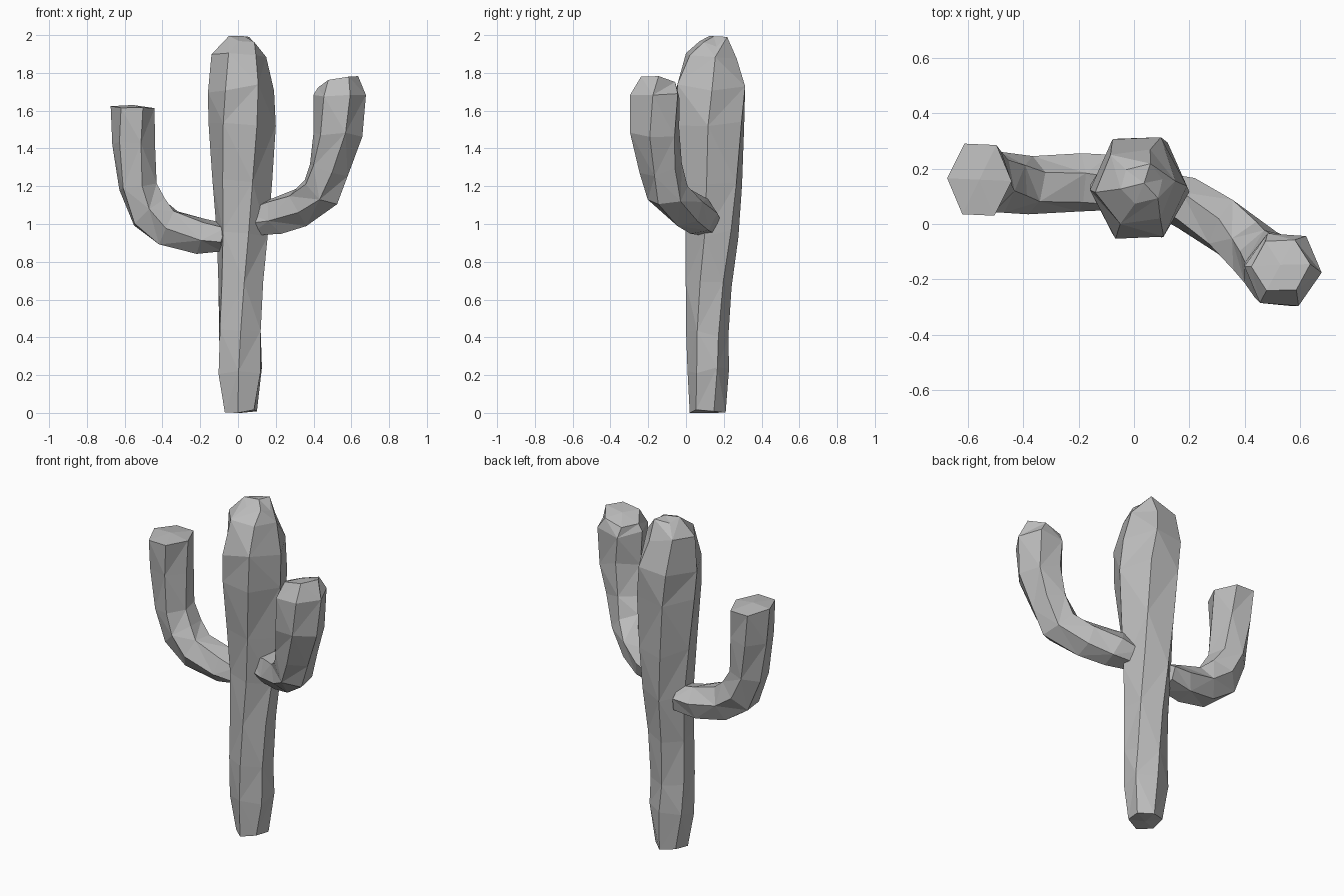
import bpy
import bmesh
import math
import random
from mathutils import Vector

if "Cube" in bpy.data.objects:
    bpy.data.objects.remove(bpy.data.objects["Cube"], do_unlink=True)

SIDES = 6
rng = random.Random(4)

grey = bpy.data.materials.new("stone grey")
grey.use_nodes = True
colour = (0.5, 0.5, 0.5, 1)
grey.diffuse_color = colour
grey.node_tree.nodes["Principled BSDF"].inputs["Base Color"].default_value = colour


def unit_ring(phase):
    """Polygon stretched so that it fills the square from -1 to 1."""
    pts = [Vector((math.cos(phase + i * math.tau / SIDES),
                   math.sin(phase + i * math.tau / SIDES))) for i in range(SIDES)]
    wide, deep = max(abs(p.x) for p in pts), max(abs(p.y) for p in pts)
    return [(p.x / wide, p.y / deep) for p in pts]


def limb(name, sections, lateral, phase, twist, caps, jitter=0.012):
    """Faceted tube; each section is x, y, z, bend-plane radius, lateral radius."""
    bm = bmesh.new()
    lateral = Vector(lateral).normalized()
    centres = [Vector(s[:3]) for s in sections]
    last = len(sections) - 1
    rings, tangents = [], []
    for i, s in enumerate(sections):
        tangent = (centres[min(i + 1, last)] - centres[max(i - 1, 0)]).normalized()
        inward = lateral.cross(tangent).normalized()
        ring = []
        for u, v in unit_ring(phase + i * twist):
            slide = tangent * rng.uniform(-jitter, jitter) * 2
            ring.append(bm.verts.new(centres[i] + inward * u * s[3] + lateral * v * s[4] + slide))
        rings.append(ring)
        tangents.append(tangent)
    # Facets between rings, with the diagonals alternating
    for i in range(last):
        a, b = rings[i], rings[i + 1]
        for j in range(SIDES):
            k = (j + 1) % SIDES
            if (i + j) % 2:
                tris = (a[j], a[k], b[k]), (a[j], b[k], b[j])
            else:
                tris = (a[j], a[k], b[j]), (a[k], b[k], b[j])
            for t in tris:
                bm.faces.new(t)
    # Low fans closing both ends
    for i, height in ((0, -caps[0]), (last, caps[1])):
        tip = bm.verts.new(centres[i] + tangents[i] * height)
        for j in range(SIDES):
            bm.faces.new((rings[i][j], rings[i][(j + 1) % SIDES], tip))
    bmesh.ops.recalc_face_normals(bm, faces=bm.faces)
    for v in bm.verts:
        v.co.z = min(max(v.co.z, 0), 2)
    mesh = bpy.data.meshes.new(name)
    bm.to_mesh(mesh)
    bm.free()
    mesh.materials.append(grey)
    obj = bpy.data.objects.new(name, mesh)
    bpy.context.collection.objects.link(obj)
    return obj


# Trunk, widening towards the crown
limb("trunk", [
    (0.015, 0.115, 0.02, 0.085, 0.095),
    (0.012, 0.118, 0.22, 0.115, 0.11),
    (0.01, 0.112, 0.42, 0.11, 0.112),
    (0.015, 0.12, 0.68, 0.118, 0.122),
    (0.022, 0.138, 0.95, 0.135, 0.14),
    (0.022, 0.138, 1.22, 0.158, 0.158),
    (0.022, 0.13, 1.52, 0.178, 0.178),
    (0.015, 0.13, 1.72, 0.175, 0.183),
    (0.005, 0.135, 1.9, 0.145, 0.135),
    (0.03, 0.145, 1.975, 0.08, 0.07),
], (0, 1, 0), math.radians(20), math.radians(6), (0.02, 0.02))

# Arm on the right, reaching out and then straight up
limb("right_arm", [
    (-0.08, 0.15, 0.93, 0.075, 0.1),
    (-0.2, 0.15, 0.935, 0.095, 0.105),
    (-0.37, 0.14, 0.98, 0.1, 0.105),
    (-0.47, 0.15, 1.065, 0.108, 0.11),
    (-0.53, 0.155, 1.2, 0.1, 0.112),
    (-0.553, 0.16, 1.43, 0.113, 0.125),
    (-0.558, 0.16, 1.62, 0.116, 0.13),
], (0, 1, 0), math.radians(10), math.radians(8), (0.02, 0.01), 0.006)

# Arm on the left, sweeping forwards and up to a fatter tip
limb("left_arm", [
    (0.07, 0.12, 1.01, 0.07, 0.07),
    (0.2, 0.07, 1.04, 0.1, 0.095),
    (0.33, -0.01, 1.085, 0.105, 0.1),
    (0.44, -0.1, 1.17, 0.115, 0.1),
    (0.485, -0.135, 1.3, 0.11, 0.105),
    (0.53, -0.165, 1.48, 0.13, 0.13),
    (0.538, -0.165, 1.67, 0.133, 0.143),
    (0.53, -0.15, 1.75, 0.1, 0.105),
], (0.35, 0.85, 0), math.radians(35), math.radians(7), (0.02, 0.015), 0.01)
